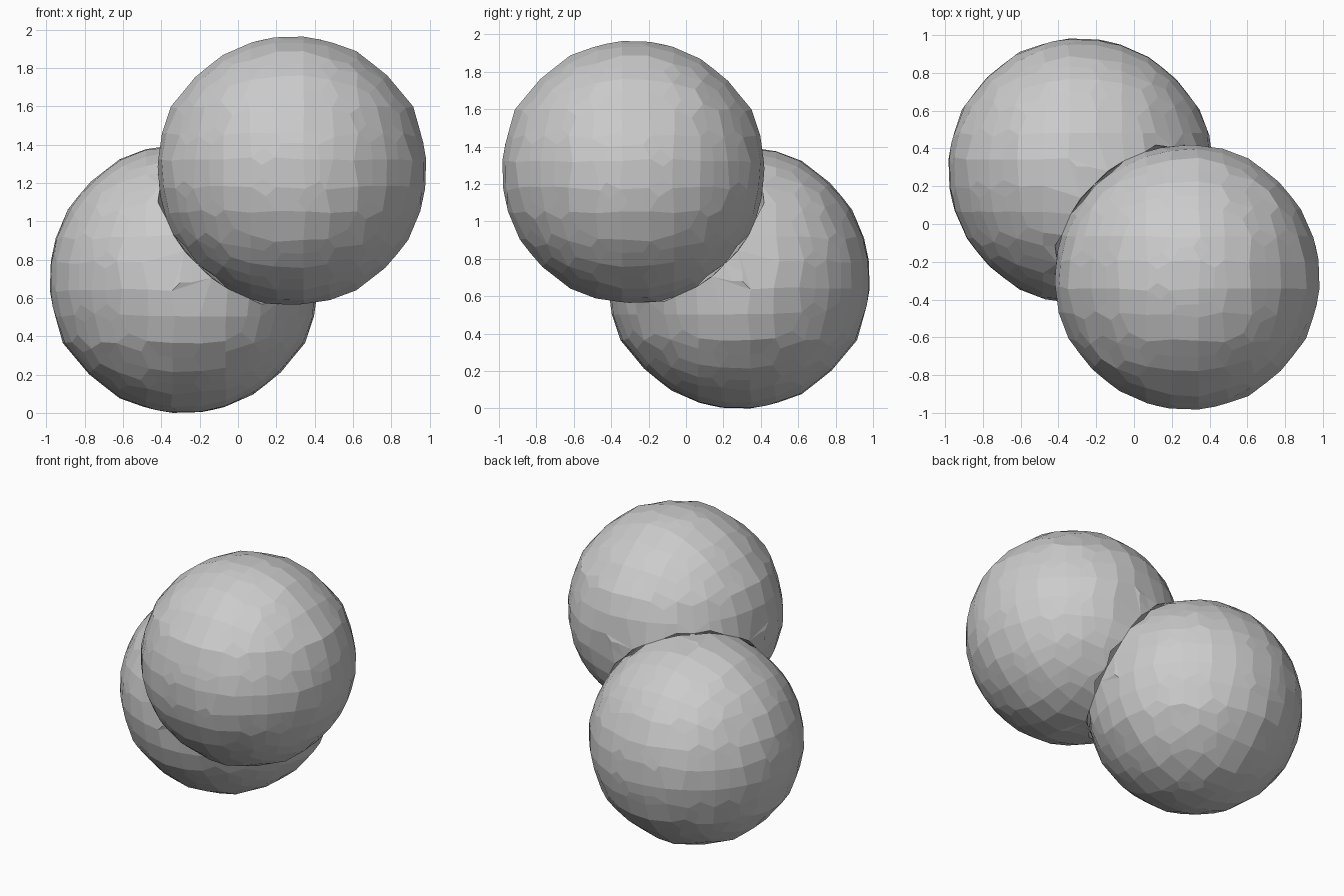
import bpy
import bmesh
from mathutils import Matrix

if "Cube" in bpy.data.objects:
    bpy.data.objects.remove(bpy.data.objects["Cube"])

SCALE = 0.70      # sphere radius in the finished model
OFFSET = 0.403    # diagonal offset of each sphere, in radii

# Two overlapping spheres on a diagonal, held in one mesh
bm = bmesh.new()
for s in (1, -1):
    centre = Matrix.Translation((s * OFFSET, -s * OFFSET, s * OFFSET))
    bmesh.ops.create_uvsphere(bm, u_segments=32, v_segments=16, radius=1.0, matrix=centre)

mesh = bpy.data.meshes.new("twin_spheres")
bm.to_mesh(mesh)
bm.free()

spheres = bpy.data.objects.new("twin_spheres", mesh)
bpy.context.collection.objects.link(spheres)
spheres.scale = (SCALE, SCALE, SCALE)
spheres.location = (0, 0, SCALE * (1 + OFFSET))

# Coarse faceted remesh fuses the pair and leaves the jagged seam
remesh = spheres.modifiers.new("facets", 'REMESH')
remesh.mode = 'SHARP'
remesh.octree_depth = 4
remesh.scale = 0.9
remesh.sharpness = 1.0
remesh.use_remove_disconnected = False
remesh.use_smooth_shade = False
